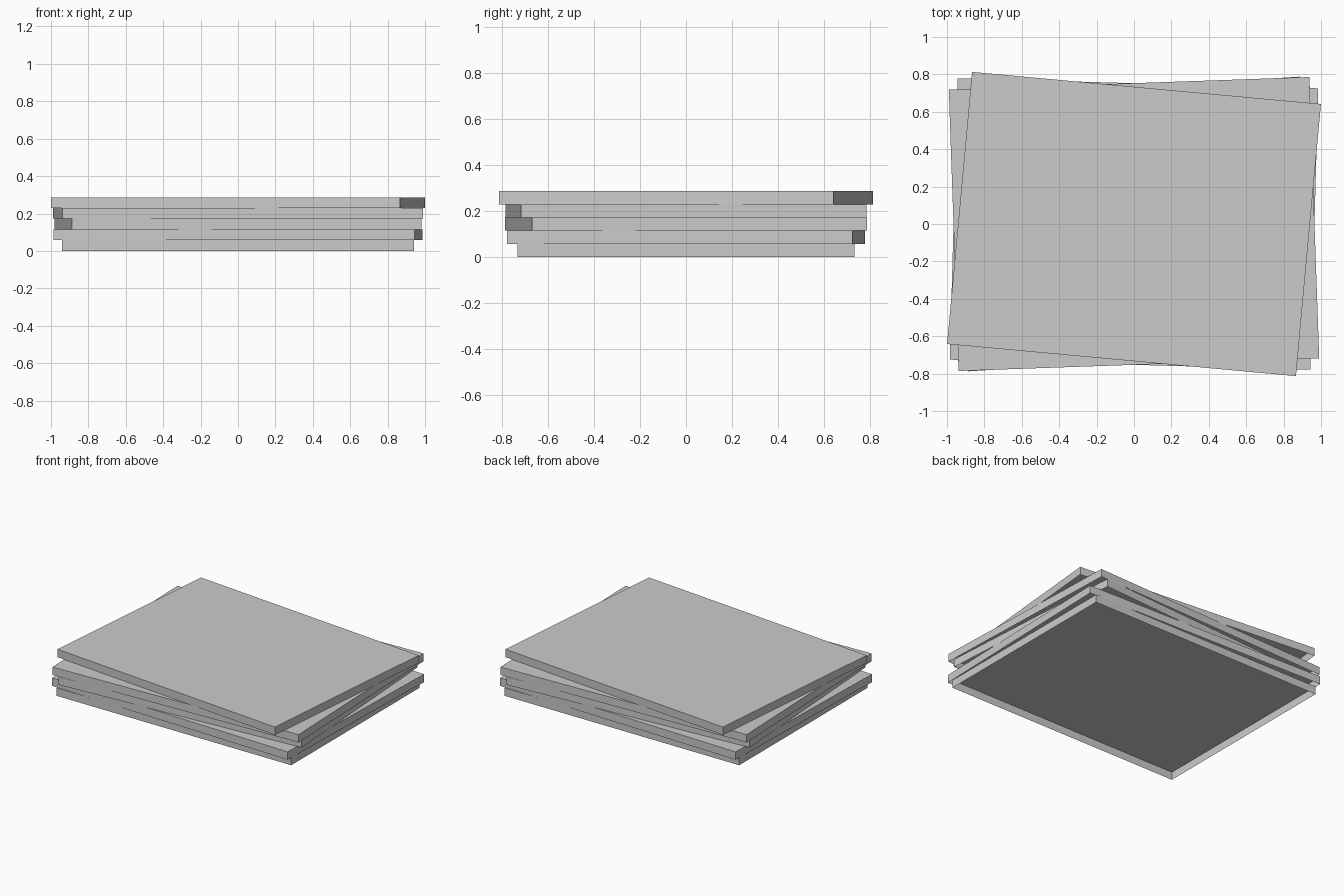
import bpy
import bmesh
import math

cube = bpy.data.objects.get("Cube")
if cube:
    bpy.data.objects.remove(cube, do_unlink=True)

# One plain grey for the whole stack
grey = bpy.data.materials.new("grey")
grey.use_nodes = True
colour = (0.6, 0.6, 0.6, 1)
grey.diffuse_color = colour
grey.node_tree.nodes["Principled BSDF"].inputs["Base Color"].default_value = colour

THICKNESS = 0.0574


def add_slab(name, level, width, depth, angle):
    """Rectangular slab, open underneath, lying at the given level of the stack."""
    bm = bmesh.new()
    bmesh.ops.create_cube(bm, size=1)
    bmesh.ops.scale(bm, vec=(width, depth, THICKNESS), verts=bm.verts)
    bm.normal_update()
    underside = [f for f in bm.faces if f.normal.z < -0.5]
    bmesh.ops.delete(bm, geom=underside, context="FACES")
    mesh = bpy.data.meshes.new(name)
    bm.to_mesh(mesh)
    bm.free()
    mesh.materials.append(grey)
    slab = bpy.data.objects.new(name, mesh)
    slab.location.z = (level + 0.5) * THICKNESS
    slab.rotation_euler.z = math.radians(angle)
    bpy.context.collection.objects.link(slab)


# Slabs from bottom to top: name, width, depth, twist in degrees
slabs = [
    ("bottom_slab", 1.882, 1.468, 0),
    ("second_slab", 1.929, 1.505, -1.6),
    ("middle_slab", 1.873, 1.461, 3.6),
    ("fourth_slab", 1.929, 1.505, 2.0),
    ("top_slab", 1.873, 1.461, -5.25),
]
for level, (name, width, depth, angle) in enumerate(slabs):
    add_slab(name, level, width, depth, angle)
